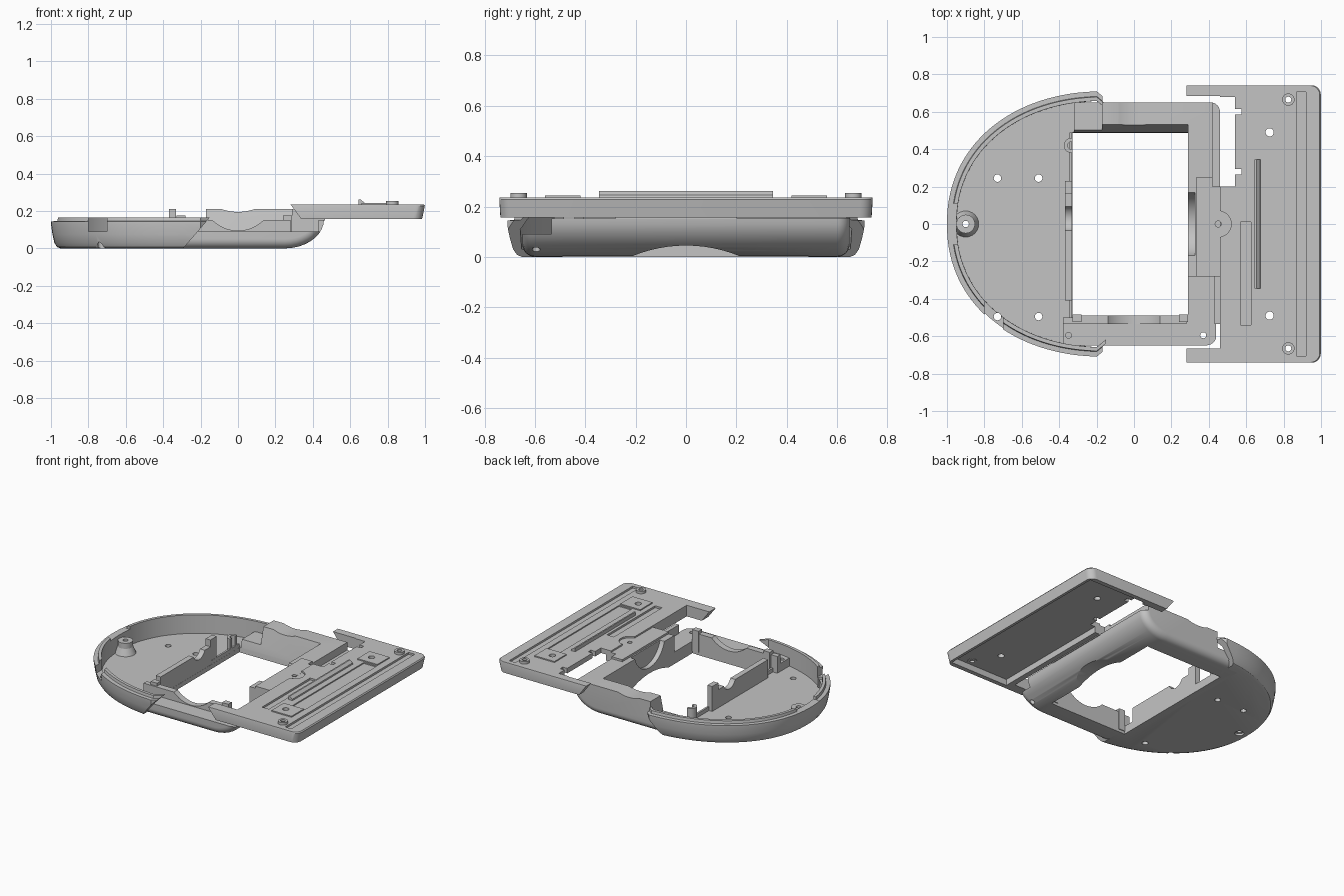
import bpy, bmesh
from math import sin, cos, pi, radians
from mathutils import Matrix, Vector

if "Cube" in bpy.data.objects:
    bpy.data.objects.remove(bpy.data.objects["Cube"])

grey = bpy.data.materials.new("plain grey")
grey.use_nodes = True
grey.diffuse_color = (0.55, 0.55, 0.55, 1)
grey.node_tree.nodes["Principled BSDF"].inputs["Base Color"].default_value = (0.55, 0.55, 0.55, 1)


def finish(name, bm):
    bmesh.ops.recalc_face_normals(bm, faces=bm.faces)
    mesh = bpy.data.meshes.new(name)
    bm.to_mesh(mesh)
    bm.free()
    mesh.materials.append(grey)
    ob = bpy.data.objects.new(name, mesh)
    bpy.context.collection.objects.link(ob)
    return ob


def loft(name, rings):
    """Skin between rings of equal length and cap both ends."""
    bm = bmesh.new()
    rows = [[bm.verts.new(p) for p in ring] for ring in rings]
    n = len(rows[0])
    for a, b in zip(rows, rows[1:]):
        for i in range(n):
            bm.faces.new((a[i], a[(i + 1) % n], b[(i + 1) % n], b[i]))
    bm.faces.new(rows[0])
    bm.faces.new(rows[-1])
    return finish(name, bm)


def box(name, x0, x1, y0, y1, z0, z1):
    return loft(name, [[(x0, y0, z), (x1, y0, z), (x1, y1, z), (x0, y1, z)] for z in (z0, z1)])


def prism(name, profile, y0, y1):
    """Extrude an x-z profile along y."""
    return loft(name, [[(x, y, z) for x, z in profile] for y in (y0, y1)])


def cyl(name, centre, r, depth, axis="Z", r2=None, n=24):
    bm = bmesh.new()
    bmesh.ops.create_cone(bm, cap_ends=True, segments=n, radius1=r,
                          radius2=r if r2 is None else r2, depth=depth)
    turn = {"Z": Matrix(), "X": Matrix.Rotation(pi / 2, 4, "Y"), "Y": Matrix.Rotation(pi / 2, 4, "X")}
    bm.transform(Matrix.Translation(Vector(centre)) @ turn[axis])
    return finish(name, bm)


def cut(ob, *cutters):
    for c in cutters:
        c.hide_render = True
        mod = ob.modifiers.new("cut", "BOOLEAN")
        mod.operation, mod.solver, mod.object = "DIFFERENCE", "EXACT", c
        bpy.context.view_layer.objects.active = ob
        bpy.ops.object.modifier_apply(modifier=mod.name)
        bpy.data.objects.remove(c)


def outline(inset, z, steps=64, power=2 / 2.15):
    """Slightly squared half-ellipse outline of the rounded end."""
    a, b, cx = 0.85 - inset, 0.71 - inset, -0.2
    pts = []
    for i in range(3, steps - 2):
        c, s = cos(pi * i / steps), sin(pi * i / steps)
        pts.append((-0.15 - a * s ** power, b * (1 if c > 0 else -1) * abs(c) ** power, z))
    return [(-0.14, b - 0.05, z), (cx, b, z)] + pts + [(cx, -b, z), (-0.14, 0.05 - b, z)]


def opening():
    return box("cutter", -0.33, 0.29, -0.49, 0.49, -0.1, 0.4)


# Rounded tray: outer shell with a raised inner lip and slanted ends
tray = loft("rounded_tray", [outline(d, z) for d, z in
            ((0.05, 0), (0.032, 0.008), (0.018, 0.03), (0.008, 0.075), (0, 0.13), (0, 0.145),
             (0.027, 0.146), (0.03, 0.166))])
cut(tray, loft("cutter", [outline(0.052, 0.032), outline(0.05, 0.3)]),
    prism("cutter", [(-0.31, -0.02), (0.1, -0.02), (0.1, 0.3), (-0.035, 0.3)], -1, 1),
    opening(),
    box("cutter", -0.8, -0.7, -0.75, -0.4, 0.09, 0.3),
    box("cutter", -1.1, -0.93, -0.11, 0.11, 0.145, 0.3))
for x in (-0.73, -0.51):
    for y in (0.245, -0.495):
        cut(tray, cyl("cutter", (x, y, 0), 0.02, 0.2))
cut(tray, cyl("cutter", (-0.9, 0, 0), 0.03, 0.03), cyl("cutter", (-0.9, 0, 0), 0.017, 0.4))

# Screw boss in the tray
boss = cyl("tray_boss", (-0.9, 0, 0.05), 0.075, 0.06, r2=0.05)
boss_top = cyl("tray_boss_top", (-0.9, 0, 0.085), 0.05, 0.07)
for ob in (boss, boss_top):
    cut(ob, cyl("cutter", (-0.9, 0, 0.05), 0.017, 0.4))


def body_section(y, e):
    """Side profile of the middle body, with its lower edge pulled in by e."""
    curve = [(0.25 + (0.21 - e) * sin(radians(t)), 0.156 - (0.156 - e) * cos(radians(t))) for t in range(0, 91, 10)]
    return [(x, y, z) for x, z in [(-0.38, e)] + curve + [(0.46 - e, 0.21), (-0.38, 0.21)]]


# Middle body with curved ramp and rounded lower edges
half = [(0.6 + 0.05 * sin(radians(t)), 0.05 * (1 - cos(radians(t)))) for t in range(0, 91, 15)]
body = loft("middle_body", [body_section(-y, e) for y, e in reversed(half)] + [body_section(y, e) for y, e in half])
well = [[(-0.33, -0.49, z), (0.29, -0.49, z), (0.29, y, z), (-0.33, y, z)]
        for z, y in ((-0.05, 0.48), (0.04, 0.49), (0.26, 0.545))]
cut(body, loft("cutter", well),
    box("cutter", -0.5, -0.32, -0.5, 0.7, 0.03, 0.4),
    box("cutter", -0.5, -0.17, 0.4, 0.8, 0.09, 0.4),
    box("cutter", -0.5, 0.7, -0.8, -0.535, 0.09, 0.4),
    box("cutter", -0.5, 0.285, -0.54, -0.48, 0.153, 0.4),
    box("cutter", 0.28, 0.43, -0.54, -0.28, 0.09, 0.4),
    box("cutter", 0.42, 0.6, -0.7, -0.28, 0.153, 0.4),
    box("cutter", 0.42, 0.6, 0.2, 0.7, 0.155, 0.4),
    cyl("cutter", (0.15, 0, -0.515), 0.56, 0.6, "X", n=96),
    cyl("cutter", (0.29, 0, 0.26), 0.175, 0.07, "X", n=48),
    cyl("cutter", (0, -0.52, 0.29), 0.195, 0.09, "Y", n=48),
    cyl("cutter", (0, 0.6, 0.46), 0.265, 0.3, "Y", n=64),
    cyl("cutter", (0.37, -0.595, 0.1), 0.016, 0.3),
    cyl("cutter", (-0.35, -0.595, 0.1), 0.016, 0.06))

# Corner block, tray partition and small guides
box("corner_block", 0.335, 0.42, 0.2, 0.25, 0.15, 0.225)
wall = box("partition_wall", -0.37, -0.331, -0.41, 0.17, 0.02, 0.163)
cut(wall, cyl("cutter", (-0.35, 0.03, 0.19), 0.07, 0.2, "X"))
box("partition_post", -0.37, -0.332, 0.16, 0.23, 0.02, 0.212)
box("partition_rib", -0.345, -0.331, -0.5, 0.49, 0.01, 0.06)
clip = cyl("rear_clip", (-0.335, 0.42, 0.08), 0.04, 0.11)
cut(clip, opening(), cyl("cutter", (-0.335, 0.42, 0.1), 0.02, 0.3))
for x in (-0.31, 0.26):
    box("front_guide", x - 0.02, x + 0.03, -0.525, -0.485, 0.02, 0.175)


def plate_ring(inset, z):
    x1, y1, r = 1 - inset, 0.742 - 0.3 * inset, 0.05
    pts = [(0.28, -y1, z)]
    for sy, start in ((-1, -90), (1, 0)):
        for t in range(0, 91, 15):
            a = radians(start + t)
            pts.append((x1 - r + r * cos(a), sy * (y1 - r) + r * sin(a), z))
    return pts + [(0.28, y1, z)]


# Flat end plate with side arms, hollow underside and slots
plate = loft("end_plate", [plate_ring(d, z) for d, z in
             ((0.016, 0.156), (0.001, 0.228), (0.007, 0.236))])
cut(plate, box("cutter", 0.2, 0.46, -0.665, 0.685, 0.1, 0.4),
    prism("cutter", [(0.2, 0.1), (0.38, 0.1), (0.28, 0.236), (0.2, 0.3)], -1, 1),
    box("cutter", 0.5, 0.965, -0.705, 0.705, 0.1, 0.2),
    box("cutter", 0.44, 0.54, 0.2, 0.68, 0.1, 0.4),
    box("cutter", 0.53, 0.575, 0.585, 0.615, 0.1, 0.4),
    box("cutter", 0.53, 0.575, 0.265, 0.295, 0.1, 0.4),
    box("cutter", 0.87, 0.92, -0.705, 0.705, 0.222, 0.4),
    box("cutter", 0.57, 0.625, -0.54, 0.01, 0.222, 0.4),
    box("cutter", 0.72, 0.822, -0.41, 0.41, 0.228, 0.4),
    cyl("cutter", (0.45, 0, 0.36), 0.07, 0.3))

# Bridge with round tab joining the plate to the body
bridge = box("bridge", 0.335, 0.465, -0.28, 0.2, 0.15, 0.225)
tab = cyl("bridge_tab", (0.45, 0, 0.213), 0.07, 0.022)
for ob in (body, bridge, tab):
    cut(ob, cyl("cutter", (0.45, 0, 0.25), 0.016, 0.15))

# Long rib, pads and screw bosses on the plate
prism("long_rib", [(0.645, 0.22), (0.68, 0.22), (0.675, 0.245), (0.655, 0.262), (0.645, 0.262)], -0.345, 0.345)
for side in (-1, 1):
    y = 0.49 * side
    pad = box("plate_pad", 0.66, 0.82, y - 0.07, y + 0.07, 0.21, 0.244)
    ring = cyl("plate_boss", (0.825, 0.665 * side, 0.226), 0.033, 0.056)
    for ob, p, r in ((pad, (0.725, y, 0.2), 0.022), (ring, (0.825, 0.665 * side, 0.2), 0.016)):
        cut(ob, cyl("cutter", p, r, 0.3))
        cut(plate, cyl("cutter", p, r, 0.3))

# Soft shading on curved surfaces, crisp edges elsewhere
bpy.ops.object.select_all(action="DESELECT")
for ob in bpy.context.scene.objects:
    if ob.type == "MESH":
        ob.select_set(True)
        bpy.context.view_layer.objects.active = ob
bpy.ops.object.shade_smooth_by_angle(angle=radians(30))
